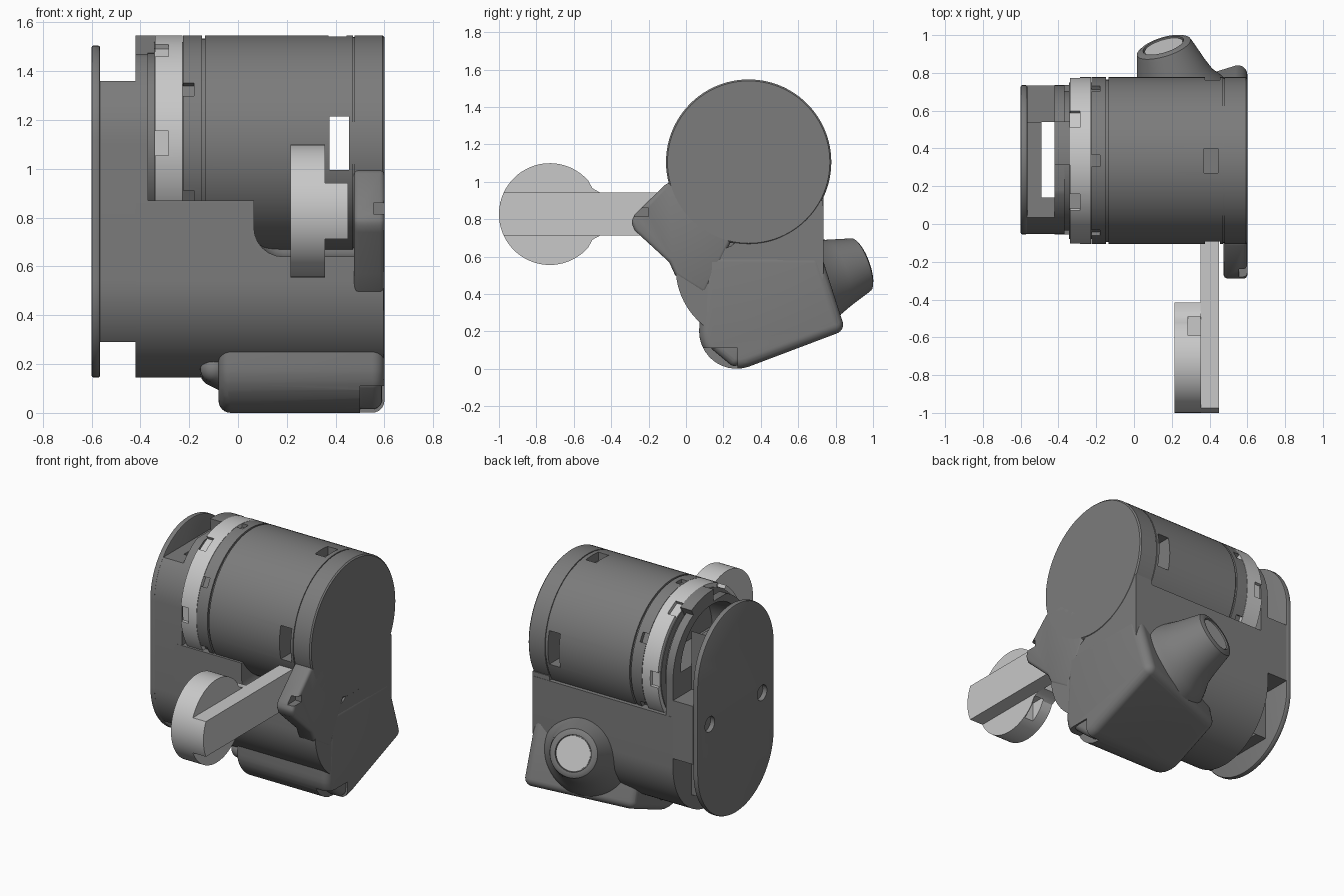
import bpy, bmesh, math
from mathutils import Vector, Matrix

if "Cube" in bpy.data.objects:
    bpy.data.objects.remove(bpy.data.objects["Cube"])


def material(name, v):
    m = bpy.data.materials.new(name)
    m.diffuse_color = (v, v, v, 1)
    m.use_nodes = True
    m.node_tree.nodes["Principled BSDF"].inputs["Base Color"].default_value = m.diffuse_color
    return m


DARK = material("dark grey", 0.2)
LIGHT = material("light grey", 0.58)
CY, CZ, R = 0.335, 1.105, 0.442   # drum axis and radius


def make(name, bm, mat):
    bmesh.ops.recalc_face_normals(bm, faces=bm.faces)
    me = bpy.data.meshes.new(name)
    bm.to_mesh(me)
    bm.free()
    me.materials.append(mat)
    ob = bpy.data.objects.new(name, me)
    bpy.context.collection.objects.link(ob)
    return ob


def bake(ob):
    bpy.context.view_layer.update()
    ev = ob.evaluated_get(bpy.context.evaluated_depsgraph_get())
    me = bpy.data.meshes.new_from_object(ev)
    ob.modifiers.clear()
    ob.data = me


def bevel(ob, width, segs=4):
    m = ob.modifiers.new("bevel", 'BEVEL')
    m.width, m.segments = width, segs
    m.limit_method, m.angle_limit = 'ANGLE', math.radians(40)
    bake(ob)
    return ob


def cut(ob, *cutters):
    for c in cutters:
        m = ob.modifiers.new("cut", 'BOOLEAN')
        m.operation, m.solver, m.object = 'DIFFERENCE', 'EXACT', c
        bake(ob)
        bpy.data.objects.remove(c)
    return ob


def extrude(name, pts, x0, x1, mat=DARK):
    """Side profile of (y, z) points pushed along x."""
    bm = bmesh.new()
    f = bm.faces.new([bm.verts.new((x0, y, z)) for y, z in pts])
    res = bmesh.ops.extrude_face_region(bm, geom=[f])
    vs = [g for g in res["geom"] if isinstance(g, bmesh.types.BMVert)]
    bmesh.ops.translate(bm, verts=vs, vec=(x1 - x0, 0, 0))
    if f.is_valid and len(f.link_loops if hasattr(f, "link_loops") else f.loops) and \
            all(len(e.link_faces) < 2 for e in f.edges):
        bm.faces.new(f.verts)
    return make(name, bm, mat)


def box(name, x, y, z, mat=DARK):
    return extrude(name, [(y[0], z[0]), (y[1], z[0]), (y[1], z[1]), (y[0], z[1])], x[0], x[1], mat)


def arc(cy, cz, r, a0, a1, n=24):
    return [(cy + r * math.cos(math.radians(a0 + (a1 - a0) * i / n)),
             cz + r * math.sin(math.radians(a0 + (a1 - a0) * i / n))) for i in range(n + 1)]


def stadium(r):
    return arc(0.34, 1.11, r, 0, 180, 32) + arc(0.34, 0.54, r, 180, 360, 32)


def rounded_hull(name, points, r, mat=DARK):
    """Convex block wrapped round balls at the given points."""
    bm = bmesh.new()
    for p in points:
        bmesh.ops.create_uvsphere(bm, u_segments=24, v_segments=12, radius=r,
                                  matrix=Matrix.Translation(p))
    pts = [v.co.copy() for v in bm.verts]
    bm.clear()
    vs = [bm.verts.new(p) for p in pts]
    bmesh.ops.convex_hull(bm, input=vs)
    bmesh.ops.delete(bm, geom=[v for v in bm.verts if not v.link_faces], context='VERTS')
    return make(name, bm, mat)


def revolve(name, prof, origin, axis, mat=DARK, n=96, closed=False):
    """Lathe (distance along axis, radius) points."""
    bm = bmesh.new()
    vs = [bm.verts.new((r, 0, d)) for d, r in prof]
    es = [bm.edges.new(p) for p in zip(vs, vs[1:])]
    if closed:
        es.append(bm.edges.new((vs[-1], vs[0])))
    bmesh.ops.spin(bm, geom=vs + es, cent=(0, 0, 0), axis=(0, 0, 1),
                   angle=2 * math.pi, steps=n, use_duplicate=False)
    bmesh.ops.remove_doubles(bm, verts=bm.verts, dist=1e-5)
    rot = Vector((0, 0, 1)).rotation_difference(Vector(axis)).to_matrix().to_4x4()
    bm.transform(Matrix.Translation(origin) @ rot)
    return make(name, bm, mat)


def notch(x0, x1, deg, half=0.05, depth=0.025):
    """Cutter box on the drum surface at an angle about its axis."""
    ob = box("cutter", (x0, x1), (R - depth, R + 0.05), (-half, half))
    ob.data.transform(Matrix.Translation((0, CY, CZ)) @ Matrix.Rotation(math.radians(deg), 4, 'X'))
    return ob


# Drum with grooves and an end cap
drum = revolve("drum", [(-.37, 0), (-.37, .37), (-.345, .37), (-.345, .415), (-.225, .415),
                        (-.225, R), (-.147, R), (-.147, .43), (-.135, .43), (-.135, R),
                        (.472, R), (.472, .436), (.478, .436), (.478, R), (.592, R),
                        (.6, .434), (.6, 0)], (0, CY, CZ), (1, 0, 0))
cut(drum, box("cutter", (.375, .455), (-.3, 1), (.995, 1.215)),
    notch(.37, .445, 90, .065, .06),
    *[notch(-.228, -.18, a, .03) for a in range(30, 390, 60)])
cut(drum, extrude("cutter", arc(CY, CZ + .03, .32, 0, 180), -.4, -.2))

# Pale ring round the drum
ring = revolve("light_ring", [(-.34, .41), (-.34, R), (-.227, R), (-.227, .41)],
               (0, CY, CZ), (1, 0, 0), LIGHT, closed=True)
cut(ring, *[notch(-.345, -.285, a) for a in range(0, 360, 60)])

# Curved tab beside the ring
extrude("top_tab", arc(CY, CZ, R, 62, 93, 10) + arc(CY, CZ, .365, 93, 62, 10), -.42, -.338)

# Mounting plate with two blind holes
plate = bevel(extrude("mount_plate", stadium(.395), -.6, -.565), .008, 2)
cut(plate, *[extrude("cutter", arc(y, .825, .05, 0, 345, 23), -.7, -.57) for y in (.07, .61)])

# Hollow neck and collar between plate and drum
neck = extrude("mount_neck", stadium(.394), -.566, -.419)
cut(neck, box("cutter", (-.7, -.3), (-.5, 1.2), (1.36, 1.8)),
    box("cutter", (-.7, -.3), (-.5, 1.2), (0, .29)),
    box("cutter", (-.49, -.4), (.14, .54), (0, 1.8)),
    box("cutter", (-.7, -.3), (.541, 1.2), (.98, 1.8)),
    box("cutter", (-.7, -.3), (.541, 1.2), (0, .6)))
collar = extrude("collar", stadium(.394), -.42, -.368)
cut(collar, box("cutter", (-.7, -.3), (-.5, 1.2), (1.47, 1.8)),
    extrude("cutter", arc(CY, CZ + .03, .32, 0, 180), -.5, -.3))

# Lower body holding the drum
body = extrude("lower_body", [(-.055, .87)] + arc(.34, .54, .395, 180, 360, 40) + [(.735, .87)], -.42, .597)
cut(body, bevel(box("cutter", (.065, .8), (-.5, .3), (.64, 1.2)), .12, 6))

# Boxy lower housing with a slanted back face
side = arc(.27, .2, .15, 180, 290, 10) + [(.14, .57), (.79, .236), (.685, .565)]
corners = []
for y, z in side:
    corners.append((.55, y, z))
    back = y > .6
    corners.append((-.03, y - .18 * back, z - .06 * (back and z < .3)))
housing = rounded_hull("lower_housing", corners, .05)
cut(housing, box("cutter", (.5, .7), (-.1, .275), (-.1, .11)))
rounded_hull("corner_insert", [(x, y, z) for x in (.51, .55) for y, z in ((.17, .13), (.26, .055), (.27, .13))], .04)

# Small bulge where the housing meets the round body
rounded_hull("housing_fillet", [(-.1, .17, .18), (-.1, .3, .165), (-.05, .2, .16), (-.05, .35, .14)], .055)

# Side panel with a pointed front
panel = extrude("side_panel", [(.05, 1.0), (-.1, .995), (-.275, .825), (-.293, .785), (-.275, .74),
                               (-.09, .57), (-.058, .5), (.1, .4), (.3, .8)], .475, .6)
bevel(panel, .02, 3)
cut(panel, box("cutter", (.555, .7), (-.4, -.2), (.815, .86)))
box("rear_panel", (.475, .598), (.5, .733), (.5, .9))

# Arm bar and round pad
r, dy, dz = .272, -.728, .827
end = math.degrees(math.asin(.115 / r))
extrude("arm_bar", [(.1, .942), *arc(dy, dz, r, 180 - end, 180 + end, 12), (.1, .712)], .352, .45, LIGHT)
pad = extrude("arm_pad", arc(dy, dz, r, 41, 319, 64) + [(-.50, .69), (-.46, .712), (-.415, .715),
              (-.415, .939), (-.46, .942), (-.50, .965)], .215, .356, LIGHT)
cut(pad, box("cutter", (.287, .351), (-.59, -.49), (.94, 1.2)),
    box("cutter", (.287, .351), (-.59, -.49), (.4, .714)))

# Rear lens barrel, leaning up and outward
axis = Vector((-.28, .9, .33)).normalized()
tip = Vector((.155, .945, .56))
revolve("lens_barrel", [(-.45, 0), (-.45, .30), (-.32, .28), (-.27, .25), (-.22, .215), (-.15, .19),
                        (-.03, .155), (-.01, .148), (0, .13), (0, .112), (-.012, .11), (-.012, 0)],
        tip, axis, n=64)
revolve("lens", [(-.014, 0), (-.014, .105), (-.006, .105), (-.006, 0)], tip, axis, LIGHT, n=48)

# Smooth curves, keep hard edges
for ob in bpy.context.collection.objects:
    ob.data.shade_smooth()
    ob.data.set_sharp_from_angle(angle=math.radians(32))
